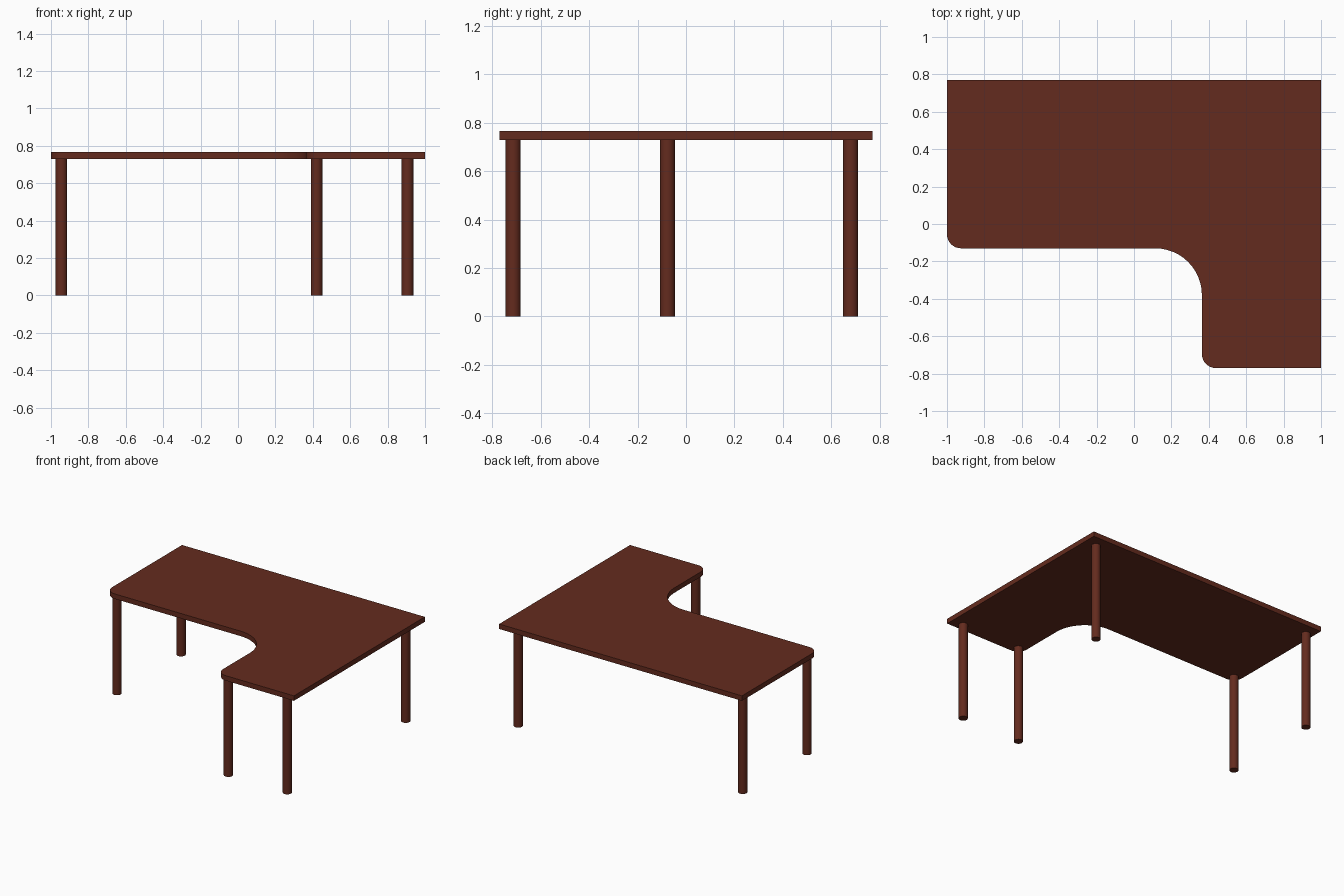
import bpy, bmesh, math

if "Cube" in bpy.data.objects:
    bpy.data.objects.remove(bpy.data.objects["Cube"])

TOP_Z, UNDER_Z, LEG_R = 0.766, 0.729, 0.031

wood = bpy.data.materials.new("dark_wood")
wood.diffuse_color = (0.127, 0.024, 0.013, 1)
wood.use_nodes = True
wood.node_tree.nodes["Principled BSDF"].inputs["Base Color"].default_value = wood.diffuse_color


def finish(obj):
    obj.data.materials.append(wood)
    bpy.ops.object.select_all(action='DESELECT')
    obj.select_set(True)
    bpy.context.view_layer.objects.active = obj
    bpy.ops.object.shade_smooth_by_angle(angle=math.radians(30))


def arc(cx, cy, r, start, end, steps):
    return [(cx + r * math.cos(math.radians(start + (end - start) * i / steps)),
             cy + r * math.sin(math.radians(start + (end - start) * i / steps)))
            for i in range(steps + 1)]


# L-shaped desktop with two rounded tips and a curved inner corner
outline = [(1, 0.77), (-1, 0.77)]
outline += arc(-0.925, -0.055, 0.075, 180, 270, 8)
outline += arc(0.113, -0.38, 0.25, 90, 0, 12)
outline += arc(0.438, -0.695, 0.075, 180, 270, 8)
outline += [(1, -0.77)]
bm = bmesh.new()
face = bm.faces.new([bm.verts.new((x, y, UNDER_Z)) for x, y in outline])
ext = bmesh.ops.extrude_face_region(bm, geom=[face])
bmesh.ops.translate(bm, vec=(0, 0, TOP_Z - UNDER_Z),
                    verts=[v for v in ext["geom"] if isinstance(v, bmesh.types.BMVert)])
bmesh.ops.recalc_face_normals(bm, faces=bm.faces)
mesh = bpy.data.meshes.new("desktop")
bm.to_mesh(mesh)
bm.free()
desktop = bpy.data.objects.new("desktop", mesh)
bpy.context.collection.objects.link(desktop)
finish(desktop)

# Five round legs
legs = {
    "back_left_leg": (-0.944, 0.68),
    "back_right_leg": (0.906, 0.68),
    "middle_left_leg": (-0.944, -0.076),
    "front_inner_leg": (0.42, -0.714),
    "front_right_leg": (0.906, -0.714),
}
for name, (x, y) in legs.items():
    bpy.ops.mesh.primitive_cylinder_add(vertices=32, radius=LEG_R, depth=UNDER_Z,
                                        location=(x, y, UNDER_Z / 2))
    leg = bpy.context.object
    leg.name = name
    finish(leg)
